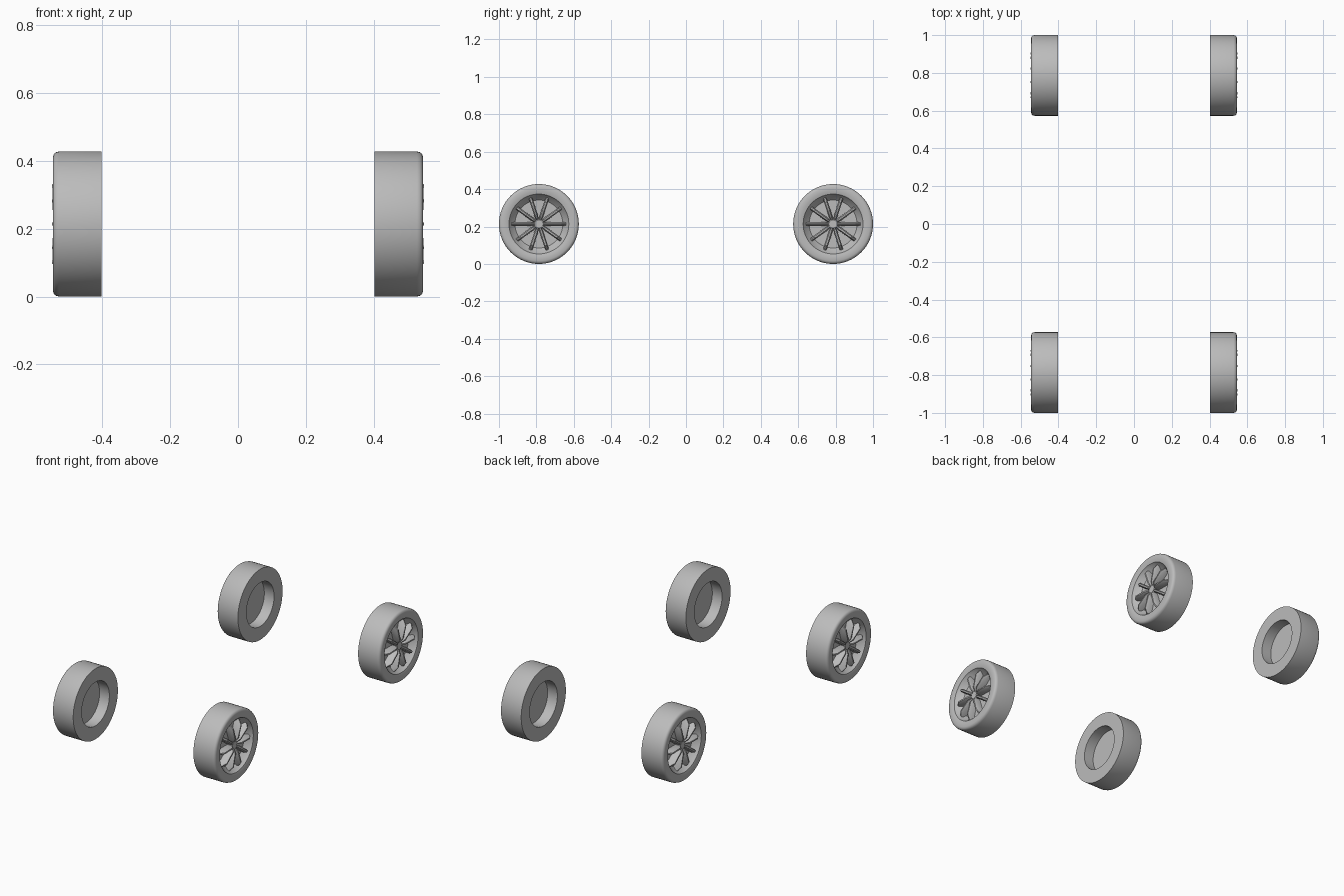
import bpy, bmesh
from math import cos, sin, pi, radians
from mathutils import Matrix, Vector

cube = bpy.data.objects.get("Cube")
if cube:
    bpy.data.objects.remove(cube)

R = 0.2135            # tyre radius
TRACK, AXLE = 0.402, 0.7865   # inner face x, axle y
SPOKES = 10

grey = bpy.data.materials.new("plain_grey")
grey.use_nodes = True
colour = (0.5, 0.5, 0.5, 1)
grey.diffuse_color = colour
grey.node_tree.nodes["Principled BSDF"].inputs["Base Color"].default_value = colour


def lathe(bm, profile, steps=64):
    """Spin (x, radius) points round the x axis; radius 0 closes the shape."""
    rings = []
    for x, r in profile:
        if r == 0:
            rings.append([bm.verts.new((x, 0, 0))] * steps)
        else:
            rings.append([bm.verts.new((x, r * cos(2 * pi * i / steps), r * sin(2 * pi * i / steps)))
                          for i in range(steps)])
    for a, b in zip(rings, rings[1:]):
        for i in range(steps):
            j = (i + 1) % steps
            bm.faces.new(dict.fromkeys((a[i], a[j], b[j], b[i])))


def spoke(bm, angle):
    """Ridged bar running outwards from the hub."""
    turn = Matrix.Rotation(angle, 3, 'X')
    rings = []
    for r, w, top in ((0.018, 0.005, 0.125), (0.045, 0.010, 0.142),
                      (0.120, 0.010, 0.145), (0.146, 0.009, 0.125)):
        section = ((0.09, -w), (top - 0.012, -w), (top, -w * 0.4),
                   (top, w * 0.4), (top - 0.012, w), (0.09, w))
        rings.append([bm.verts.new(turn @ Vector((x, r, t))) for x, t in section])
    n = len(rings[0])
    for a, b in zip(rings, rings[1:]):
        for i in range(n):
            bm.faces.new((a[i], a[(i + 1) % n], b[(i + 1) % n], b[i]))
    bm.faces.new(rings[0])
    bm.faces.new(rings[-1])


def make_object(name, build, side, y):
    bm = bmesh.new()
    build(bm)
    bmesh.ops.scale(bm, vec=(side, 1, 1), verts=bm.verts)
    bmesh.ops.recalc_face_normals(bm, faces=bm.faces)
    mesh = bpy.data.meshes.new(name)
    bm.to_mesh(mesh)
    bm.free()
    mesh.materials.append(grey)
    obj = bpy.data.objects.new(name, mesh)
    obj.location = (side * TRACK, y, R)
    bpy.context.collection.objects.link(obj)
    bpy.ops.object.select_all(action='DESELECT')
    obj.select_set(True)
    bpy.context.view_layer.objects.active = obj
    bpy.ops.object.shade_smooth_by_angle(angle=radians(35))


def tyre(bm):
    # Back recess, flat back, tread, rounded shoulder, dished rim
    lathe(bm, [(0.065, 0), (0.065, 0.132), (0, 0.132), (0, R), (0.125, R),
               (0.134, 0.211), (0.140, 0.206), (0.143, 0.197), (0.143, 0.175),
               (0.139, 0.160), (0.125, 0.152), (0.100, 0.128), (0.100, 0)])


def spokes(bm):
    for i in range(SPOKES):
        spoke(bm, 2 * pi * i / SPOKES)


def hub(bm):
    lathe(bm, [(0.09, 0), (0.09, 0.028), (0.122, 0.028), (0.128, 0.022), (0.128, 0)], 20)


for side, side_name in ((1, "left"), (-1, "right")):
    for y, end in ((-AXLE, "front"), (AXLE, "rear")):
        for part, build in (("tyre", tyre), ("spokes", spokes), ("hub", hub)):
            make_object(f"{end}_{side_name}_{part}", build, side, y)
